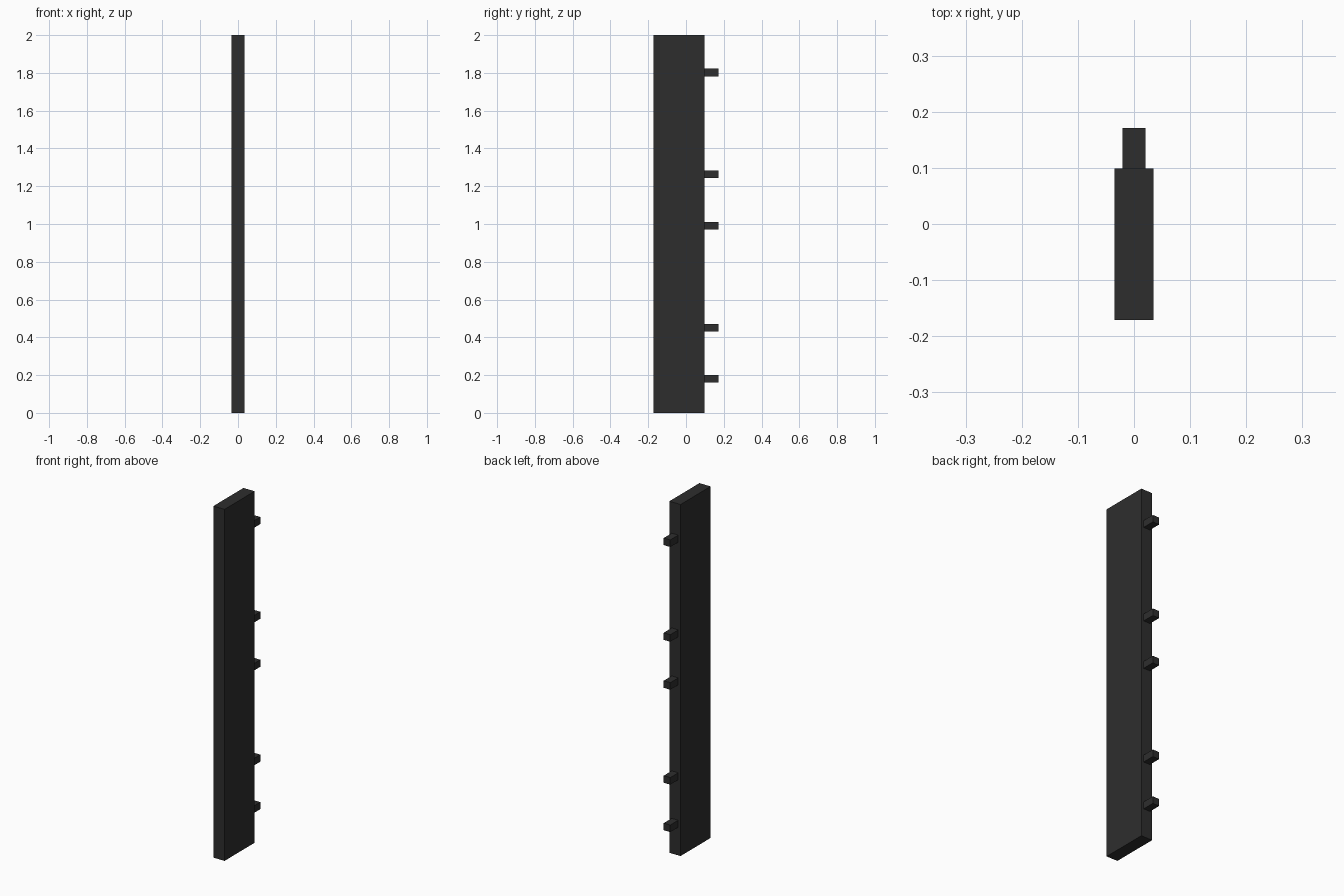
import bpy

if "Cube" in bpy.data.objects:
    bpy.data.objects.remove(bpy.data.objects["Cube"])

# single dark grey colour
dark = bpy.data.materials.new("charcoal")
dark.diffuse_color = (0.027, 0.027, 0.027, 1)
dark.use_nodes = True
dark.node_tree.nodes["Principled BSDF"].inputs["Base Color"].default_value = dark.diffuse_color


def box(name, lo, hi):
    bpy.ops.mesh.primitive_cube_add(size=1, location=[(a + b) / 2 for a, b in zip(lo, hi)])
    ob = bpy.context.object
    ob.name = name
    ob.scale = [b - a for a, b in zip(lo, hi)]
    bpy.ops.object.transform_apply(location=False, rotation=False, scale=True)
    ob.data.materials.append(dark)
    return ob


# tall upright board
box("board", (-0.035, -0.171, 0), (0.035, 0.099, 2))

# mounting pegs along the back edge
for i, z in enumerate((0.18, 0.45, 0.99, 1.263, 1.802)):
    box(f"peg_{i + 1}", (-0.0205, 0.099, z - 0.02), (0.0205, 0.171, z + 0.02))
